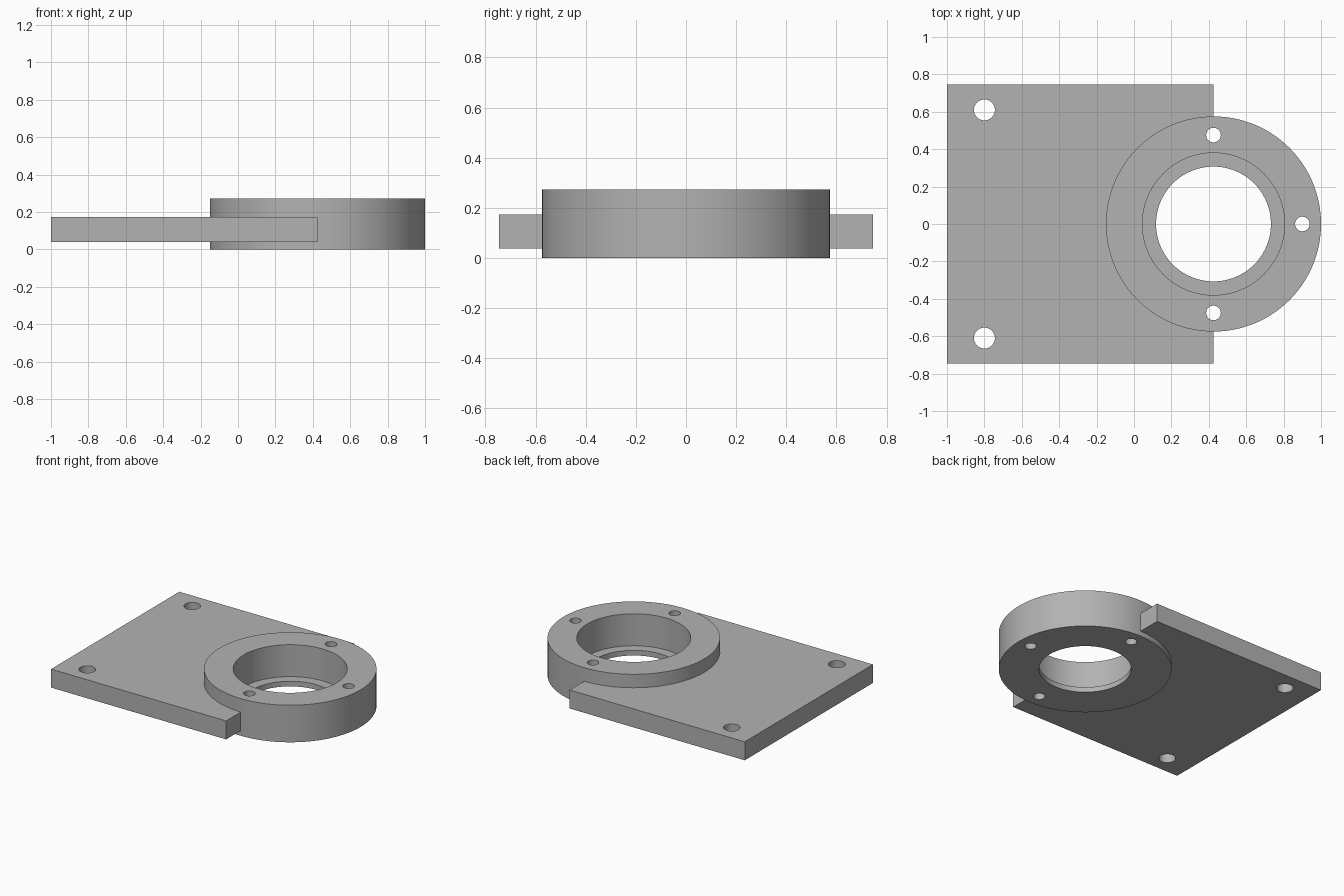
import bpy
import math

cube = bpy.data.objects.get("Cube")
if cube:
    bpy.data.objects.remove(cube, do_unlink=True)

grey = bpy.data.materials.new("plain_grey")
grey.use_nodes = True
COLOUR = (0.45, 0.45, 0.45, 1)
grey.diffuse_color = COLOUR
grey.node_tree.nodes["Principled BSDF"].inputs["Base Color"].default_value = COLOUR

CX = 0.425             # axis of the bearing ring
RING_R, TOP = 0.575, 0.273
PLATE_LOW, PLATE_HIGH = 0.038, 0.174


def cylinder(name, x, y, radius, low, high, sides=48):
    bpy.ops.mesh.primitive_cylinder_add(
        vertices=sides, radius=radius, depth=high - low,
        location=(x, y, (low + high) / 2))
    ob = bpy.context.object
    ob.name = name
    return ob


def combine(body, other, operation):
    """Apply a boolean to the body and discard the helper."""
    other.hide_render = True
    mod = body.modifiers.new(other.name, 'BOOLEAN')
    mod.operation = operation
    mod.solver = 'EXACT'
    mod.object = other
    bpy.context.view_layer.objects.active = body
    bpy.ops.object.modifier_apply(modifier=mod.name)
    bpy.data.objects.remove(other, do_unlink=True)


# Mounting plate, ending at the ring's axis
bpy.ops.mesh.primitive_cube_add(
    size=1, location=((CX - 1) / 2, 0, (PLATE_LOW + PLATE_HIGH) / 2))
plate = bpy.context.object
plate.name = "mounting_plate"
plate.scale = (1 + CX, 1.49, PLATE_HIGH - PLATE_LOW)
bpy.ops.object.transform_apply(location=True, scale=True)

# Bearing ring fused to the plate
body = cylinder("flanged_bearing_bracket", CX, 0, RING_R, 0, TOP, 128)
bpy.ops.object.transform_apply(location=True)
combine(body, plate, 'UNION')

# Stepped bore: wide seat above a thin retaining lip
combine(body, cylinder("bearing_seat", CX, 0, 0.38, PLATE_LOW, 0.5, 96), 'DIFFERENCE')
combine(body, cylinder("through_bore", CX, 0, 0.307, -0.2, 0.5, 96), 'DIFFERENCE')

# Ring bolt holes on the three outer quarters
for step in (-1, 0, 1):
    a = step * math.pi / 2
    hole = cylinder("ring_hole", CX + 0.475 * math.cos(a), 0.475 * math.sin(a),
                    0.039, -0.2, 0.5)
    combine(body, hole, 'DIFFERENCE')

# Plate bolt holes at the rear corners
for side in (-1, 1):
    combine(body, cylinder("plate_hole", -0.8, side * 0.61, 0.056, -0.2, 0.5),
            'DIFFERENCE')

# Finish: one colour, smooth round walls with sharp edges
body.data.materials.clear()
body.data.materials.append(grey)
for face in body.data.polygons:
    face.material_index = 0
bpy.ops.object.select_all(action='DESELECT')
body.select_set(True)
bpy.context.view_layer.objects.active = body
bpy.ops.object.shade_smooth_by_angle(angle=math.radians(30))
